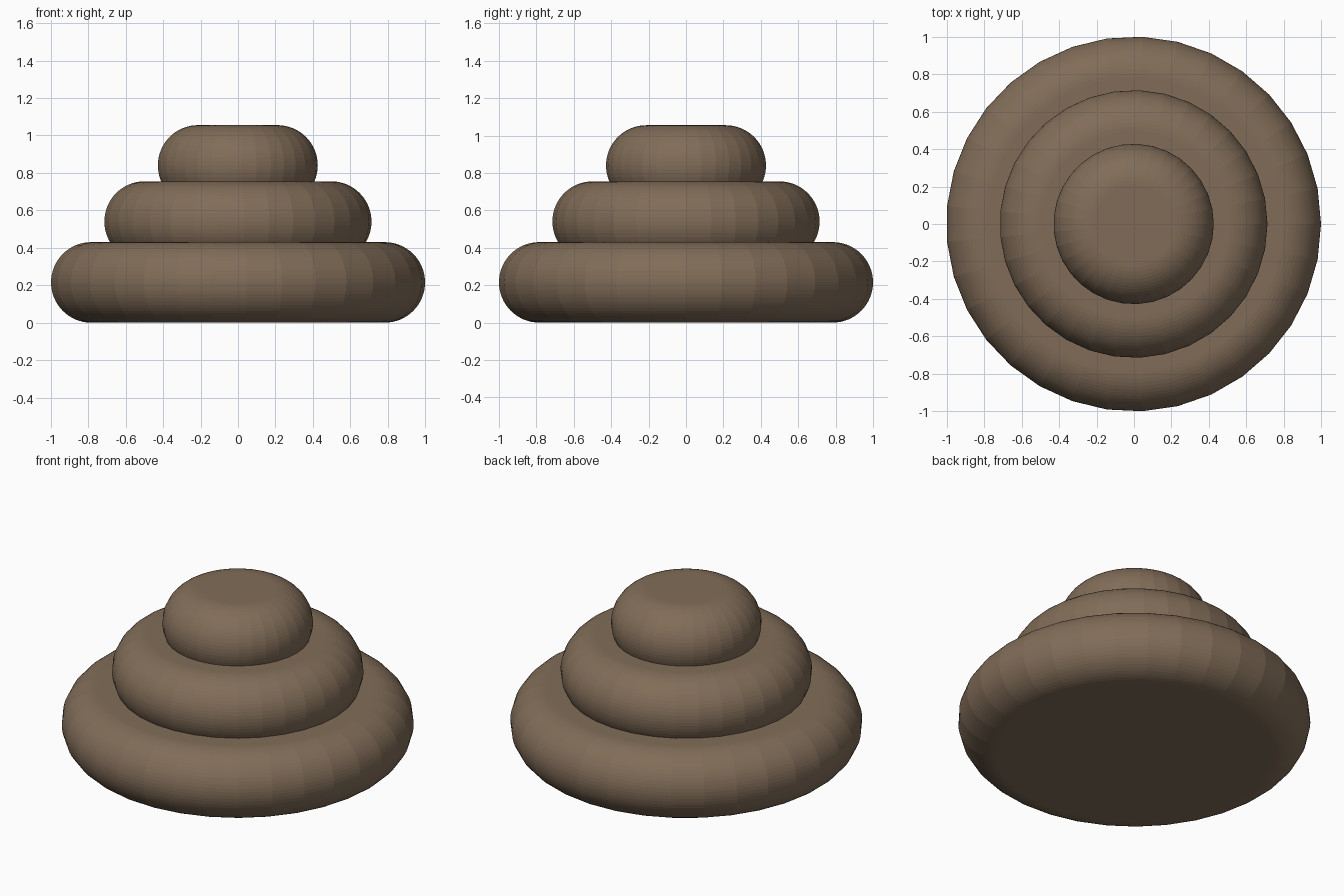
import bpy
import bmesh
from math import sin, cos, pi
from mathutils import Vector

default = bpy.data.objects.get("Cube")
if default:
    bpy.data.objects.remove(default, do_unlink=True)

SIDES = 33     # facets around each disc
STEPS = 32     # fine steps around the rounded rim
RIM = 0.215    # rim radius, half the disc height

brown = bpy.data.materials.new("warm brown")
brown.use_nodes = True
colour = (0.22, 0.152, 0.098, 1)
brown.diffuse_color = colour
brown.node_tree.nodes["Principled BSDF"].inputs["Base Color"].default_value = colour


def rounded_disc(name, radius, centre_z):
    """Flat-faced disc with a half-round rim, made by spinning its profile."""
    bm = bmesh.new()
    profile = [Vector((0, 0, -RIM))]
    for i in range(STEPS + 1):
        a = -pi / 2 + pi * i / STEPS
        profile.append(Vector((radius - RIM + RIM * cos(a), 0, RIM * sin(a))))
    profile.append(Vector((0, 0, RIM)))
    verts = [bm.verts.new(p) for p in profile]
    edges = [bm.edges.new(pair) for pair in zip(verts, verts[1:])]
    bmesh.ops.spin(bm, geom=verts + edges, axis=(0, 0, 1), cent=(0, 0, 0),
                   angle=2 * pi, steps=SIDES)
    bmesh.ops.remove_doubles(bm, verts=bm.verts, dist=0.0001)
    bmesh.ops.recalc_face_normals(bm, faces=bm.faces)
    mesh = bpy.data.meshes.new(name)
    bm.to_mesh(mesh)
    bm.free()
    mesh.materials.append(brown)
    disc = bpy.data.objects.new(name, mesh)
    disc.location = (-0.002, 0, centre_z)
    bpy.context.collection.objects.link(disc)


# Three stacked tiers, each sunk a little into the one below
rounded_disc("bottom_tier", 1.001, RIM)
rounded_disc("middle_tier", 0.715, 0.54)
rounded_disc("top_tier", 0.428, 0.84)
